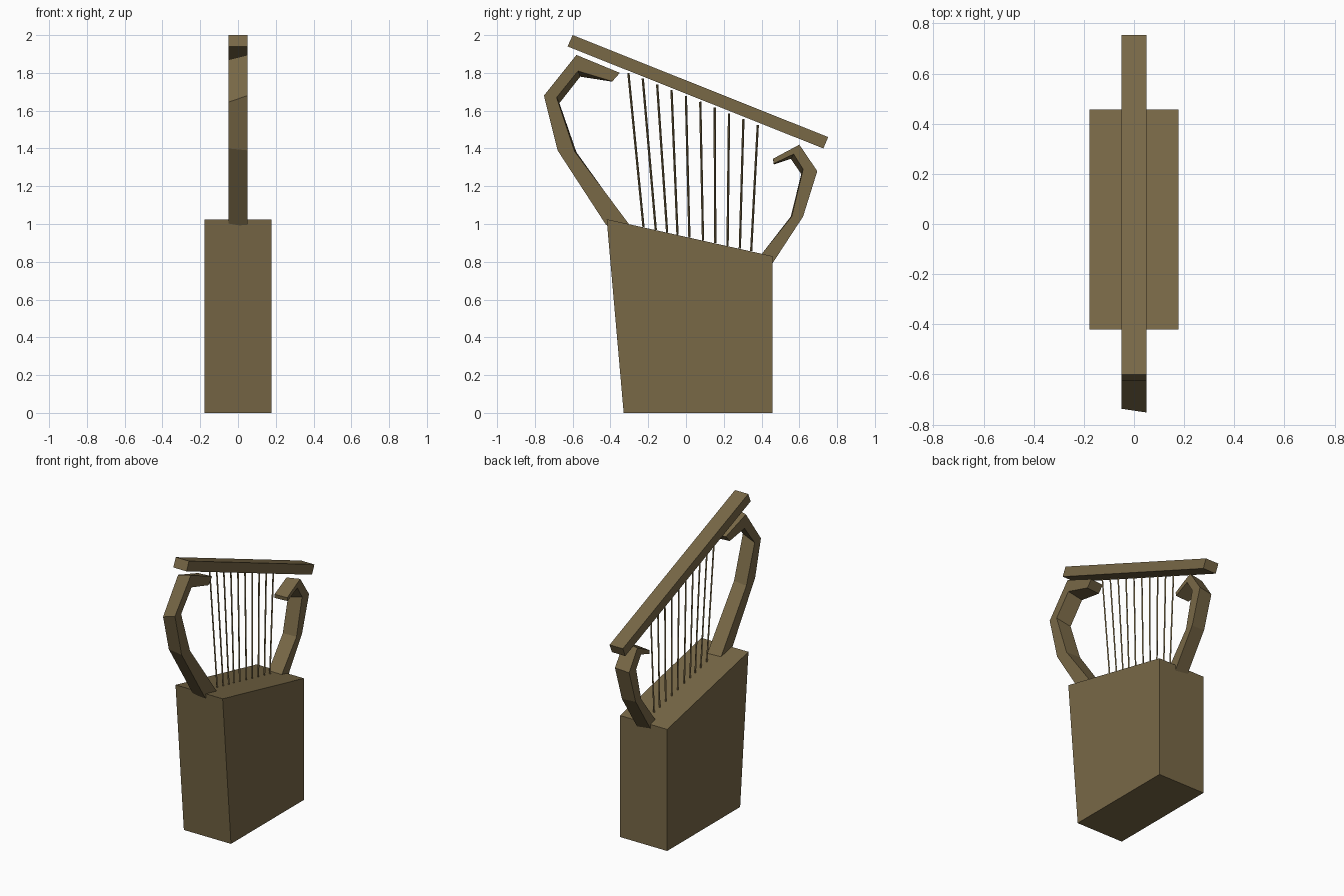
import bpy
import bmesh
from mathutils import Vector

cube = bpy.data.objects.get("Cube")
if cube:
    bpy.data.objects.remove(cube, do_unlink=True)

COLOR = (0.188, 0.138, 0.062, 1)
wood = bpy.data.materials.new("olive_brown_wood")
wood.diffuse_color = COLOR
wood.use_nodes = True
wood.node_tree.nodes["Principled BSDF"].inputs["Base Color"].default_value = COLOR


def add_object(name, bm):
    bmesh.ops.recalc_face_normals(bm, faces=bm.faces)
    mesh = bpy.data.meshes.new(name)
    bm.to_mesh(mesh)
    bm.free()
    mesh.materials.append(wood)
    obj = bpy.data.objects.new(name, mesh)
    bpy.context.collection.objects.link(obj)


def prism(name, left, half_width, right=None):
    """Solid between a (y, z) outline on the left and one on the right."""
    right = right or left
    bm = bmesh.new()
    a = [bm.verts.new((half_width, y, z)) for y, z in left]
    b = [bm.verts.new((-half_width, y, z)) for y, z in right]
    bm.faces.new(a)
    bm.faces.new(b[::-1])
    for i in range(len(a)):
        j = (i + 1) % len(a)
        bm.faces.new((a[i], b[i], b[j], a[j]))
    add_object(name, bm)


def string(name, bottom, top, radius):
    """Thin square rod between two points."""
    direction = top - bottom
    bm = bmesh.new()
    bmesh.ops.create_cone(bm, cap_ends=True, segments=4, radius1=radius,
                          radius2=radius, depth=direction.length)
    turn = direction.to_track_quat('Z', 'Y').to_matrix()
    bmesh.ops.rotate(bm, verts=bm.verts, matrix=turn)
    bmesh.ops.translate(bm, verts=bm.verts, vec=(bottom + top) / 2)
    add_object(name, bm)


# Sound box with sloping top, and crossbar
prism("sound_box", [(-.33, 0), (.457, 0), (.457, .83), (-.42, 1.025)], .178)
prism("crossbar", [(-.6, 2), (-.627, 1.94), (.727, 1.4), (.753, 1.46)], .05)

# Hooked arms, slightly twisted across their width
prism("front_arm",
      [(-.423, .995), (-.68, 1.39), (-.752, 1.68), (-.58, 1.895), (-.35, 1.8),
       (-.39, 1.755), (-.572, 1.81), (-.685, 1.67), (-.59, 1.385), (-.295, .99)],
      .05,
      [(-.41, .99), (-.675, 1.4), (-.737, 1.645), (-.575, 1.87), (-.36, 1.8),
       (-.4, 1.755), (-.56, 1.78), (-.67, 1.64), (-.58, 1.38), (-.3, .99)])
prism("back_arm",
      [(.457, .79), (.62, 1.04), (.695, 1.28), (.6, 1.42), (.46, 1.345),
       (.465, 1.32), (.57, 1.37), (.62, 1.29), (.56, 1.04), (.4, .84)],
      .05,
      [(.455, .8), (.615, 1.045), (.685, 1.27), (.595, 1.405), (.465, 1.34),
       (.465, 1.315), (.555, 1.345), (.61, 1.265), (.555, 1.04), (.4, .84)])

# Strings fan out from the sound box to the crossbar
bottoms = [-.225, -.16, -.1, -.045, .018, .09, .155, .22, .285, .345]
for i, y in enumerate(bottoms):
    t = i / (len(bottoms) - 1)
    low = Vector((0, y, .933 - .222 * y))
    high = Vector((0, -.305 + .685 * t, 1.8 - .275 * t))
    string(f"string_{i + 1}", low, high, .006)
